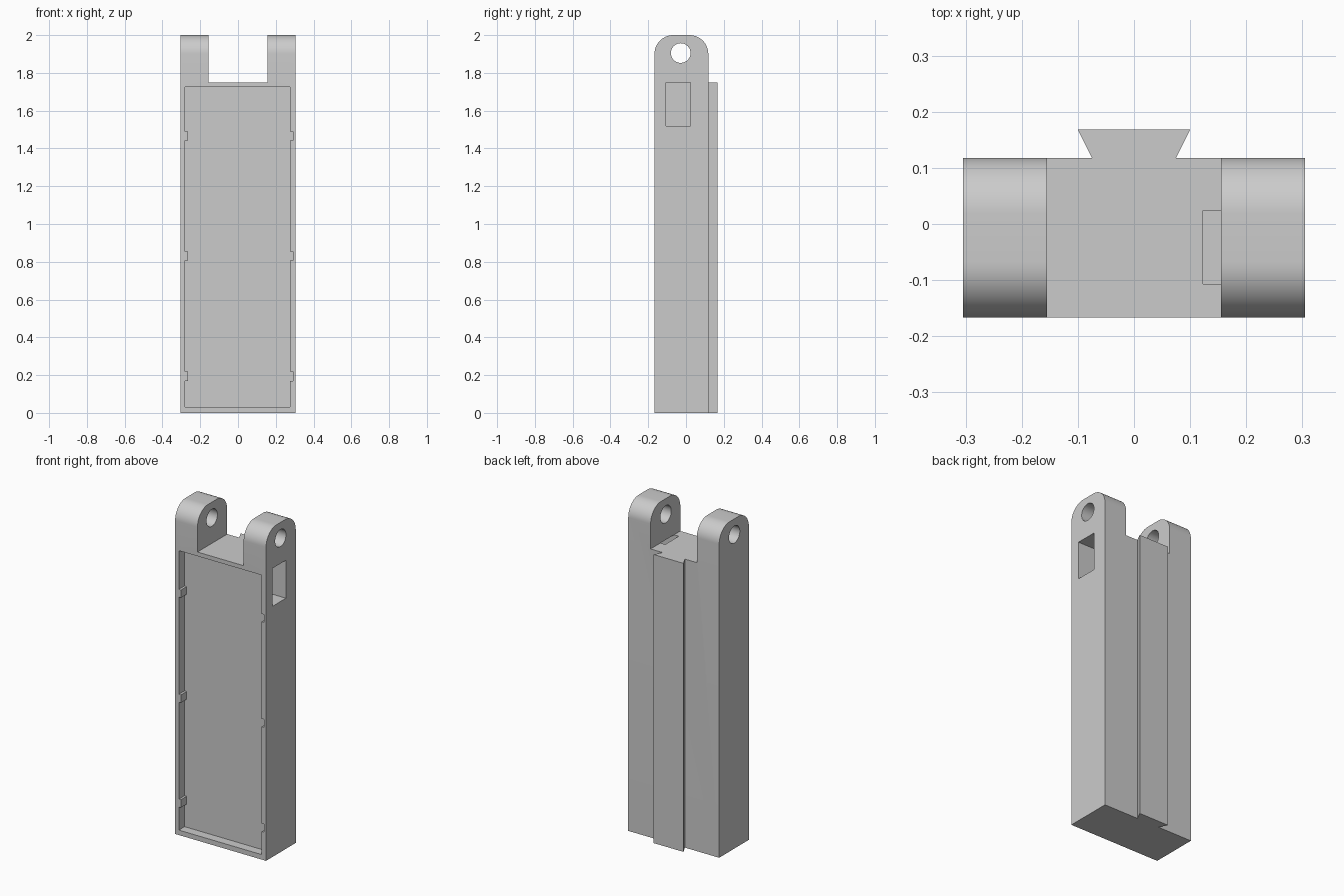
import bpy, bmesh
from math import cos, sin, pi, radians

cube = bpy.data.objects.get("Cube")
if cube:
    bpy.data.objects.remove(cube, do_unlink=True)

grey = bpy.data.materials.new("plain_grey")
grey.use_nodes = True
grey.diffuse_color = (0.6, 0.6, 0.6, 1)
grey.node_tree.nodes["Principled BSDF"].inputs["Base Color"].default_value = (0.6, 0.6, 0.6, 1)

# Where a profile point (u, v) at depth d goes, by extrusion axis
PLACE = {
    "x": lambda u, v, d: (d, u, v),
    "y": lambda u, v, d: (u, d, v),
    "z": lambda u, v, d: (u, v, d),
}


def prism(name, points, axis, start, end):
    """Extrude a 2D outline along an axis."""
    bm = bmesh.new()
    rings = [[bm.verts.new(PLACE[axis](u, v, d)) for u, v in points] for d in (start, end)]
    bm.faces.new(rings[0])
    bm.faces.new(rings[1])
    n = len(points)
    for i in range(n):
        j = (i + 1) % n
        bm.faces.new((rings[0][i], rings[0][j], rings[1][j], rings[1][i]))
    bmesh.ops.recalc_face_normals(bm, faces=bm.faces)
    mesh = bpy.data.meshes.new(name)
    bm.to_mesh(mesh)
    bm.free()
    mesh.materials.append(grey)
    obj = bpy.data.objects.new(name, mesh)
    bpy.context.collection.objects.link(obj)
    return obj


def arc(cu, cv, r, a0, a1, steps):
    return [(cu + r * cos(a0 + (a1 - a0) * i / steps), cv + r * sin(a0 + (a1 - a0) * i / steps))
            for i in range(steps + 1)]


def rect(u0, u1, v0, v1):
    return [(u0, v0), (u1, v0), (u1, v1), (u0, v1)]


def cut(target, cutter):
    """Subtract the cutter, apply, and discard it."""
    cutter.hide_render = True
    mod = target.modifiers.new("cut", "BOOLEAN")
    mod.operation, mod.solver, mod.object = "DIFFERENCE", "EXACT", cutter
    bpy.ops.object.select_all(action="DESELECT")
    bpy.context.view_layer.objects.active = target
    target.select_set(True)
    bpy.ops.object.modifier_apply(modifier=mod.name)
    bpy.data.objects.remove(cutter, do_unlink=True)


FRONT, BACK, HALF_W = -0.167, 0.118, 0.305
SHOULDER, TOP, ROUND = 1.75, 2.0, 0.1
LUG_IN = 0.155

# Housing: side profile with rounded top, extruded across the width
side = [(FRONT, 0), (BACK, 0)]
side += arc(BACK - ROUND, TOP - ROUND, ROUND, 0, pi / 2, 16)
side += arc(FRONT + ROUND, TOP - ROUND, ROUND, pi / 2, pi, 16)
housing = prism("housing", side, "x", -HALF_W, HALF_W)

# Gap between the two lugs
cut(housing, prism("lug_gap", rect(-LUG_IN, LUG_IN, SHOULDER, 2.2), "y", -0.4, 0.4))

# Pin hole through both lugs
cut(housing, prism("pin_hole", arc(-0.028, 1.905, 0.052, 0, 2 * pi * 47 / 48, 47), "x", -0.5, 0.5))

# Side pocket, opening upward just inside the lug
pocket = [(0.123, 1.52), (0.4, 1.52), (0.4, SHOULDER), (LUG_IN, SHOULDER), (LUG_IN, 1.8), (0.123, 1.8)]
cut(housing, prism("side_pocket", pocket, "y", -0.107, 0.024))

# Front cover recess: tabs on one edge, matching notches on the other
tabs = [(0.17, 0.218), (0.806, 0.854), (1.443, 1.49)]
L, R, STEP = -0.28, 0.276, 0.014
recess = [(L, 0.03), (R, 0.03)]
for lo, hi in tabs:
    recess += [(R, lo), (R + STEP, lo), (R + STEP, hi), (R, hi)]
recess += [(R, 1.725), (L, 1.725)]
for lo, hi in reversed(tabs):
    recess += [(L, hi), (L + STEP, hi), (L + STEP, lo), (L, lo)]
cut(housing, prism("cover_recess", recess, "y", -0.3, FRONT + 0.055))

# Dovetail rail down the back
rail = [(-0.075, BACK), (0.075, BACK), (0.1, 0.168), (-0.1, 0.168)]
dovetail = prism("dovetail_rail", rail, "z", 0, SHOULDER)

# Smooth the curved surfaces, keep edges sharp
bpy.ops.object.select_all(action="DESELECT")
for obj in (housing, dovetail):
    obj.select_set(True)
bpy.context.view_layer.objects.active = housing
bpy.ops.object.shade_smooth_by_angle(angle=radians(30))
